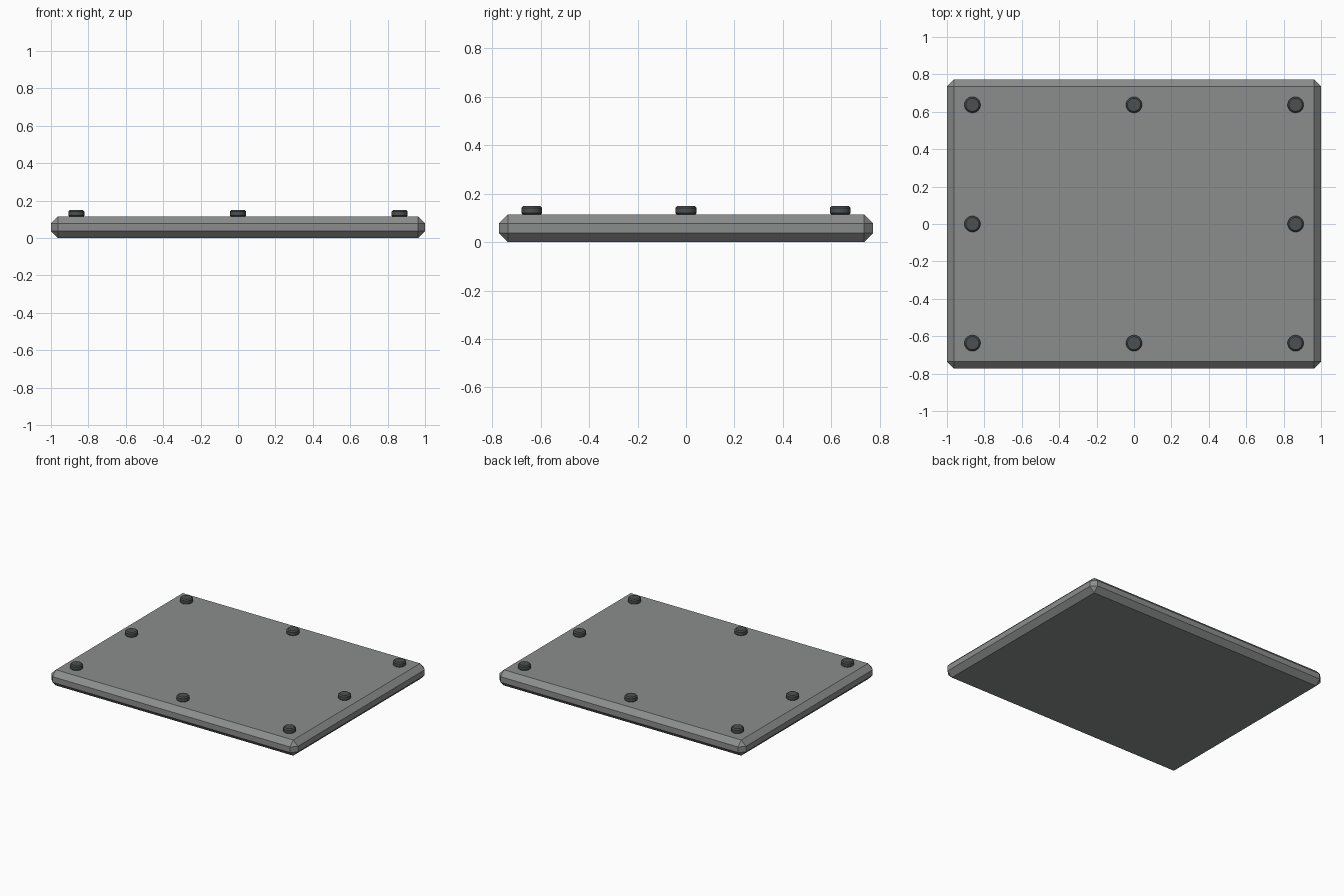
import bpy

if "Cube" in bpy.data.objects:
    bpy.data.objects.remove(bpy.data.objects["Cube"])

def material(name, rgb):
    m = bpy.data.materials.new(name)
    m.diffuse_color = (*rgb, 1)
    m.use_nodes = True
    m.node_tree.nodes["Principled BSDF"].inputs["Base Color"].default_value = m.diffuse_color
    return m

def chamfer(obj, width):
    mod = obj.modifiers.new("chamfer", 'BEVEL')
    mod.width = width
    mod.segments = 1
    mod.limit_method = 'ANGLE'
    mod.angle_limit = 0.7

plate_grey = material("plate_grey", (0.26, 0.27, 0.265))
bolt_grey = material("bolt_grey", (0.07, 0.08, 0.08))

# Plate with chamfered edges
W, D, H = 2.0, 1.545, 0.115
bpy.ops.mesh.primitive_cube_add(size=1, location=(0, 0, H / 2))
plate = bpy.context.object
plate.name = "plate"
plate.scale = (W, D, H)
bpy.ops.object.transform_apply(location=False, rotation=False, scale=True)
chamfer(plate, 0.037)
plate.data.materials.append(plate_grey)

# Eight bolt heads around the rim
for i in (-1, 0, 1):
    for j in (-1, 0, 1):
        if i == 0 and j == 0:
            continue
        bpy.ops.mesh.primitive_cylinder_add(
            vertices=24, radius=0.043, depth=0.038,
            location=(i * 0.864, j * 0.637, 0.131))
        bolt = bpy.context.object
        bolt.name = "bolt_head"
        chamfer(bolt, 0.008)
        bolt.data.materials.append(bolt_grey)
